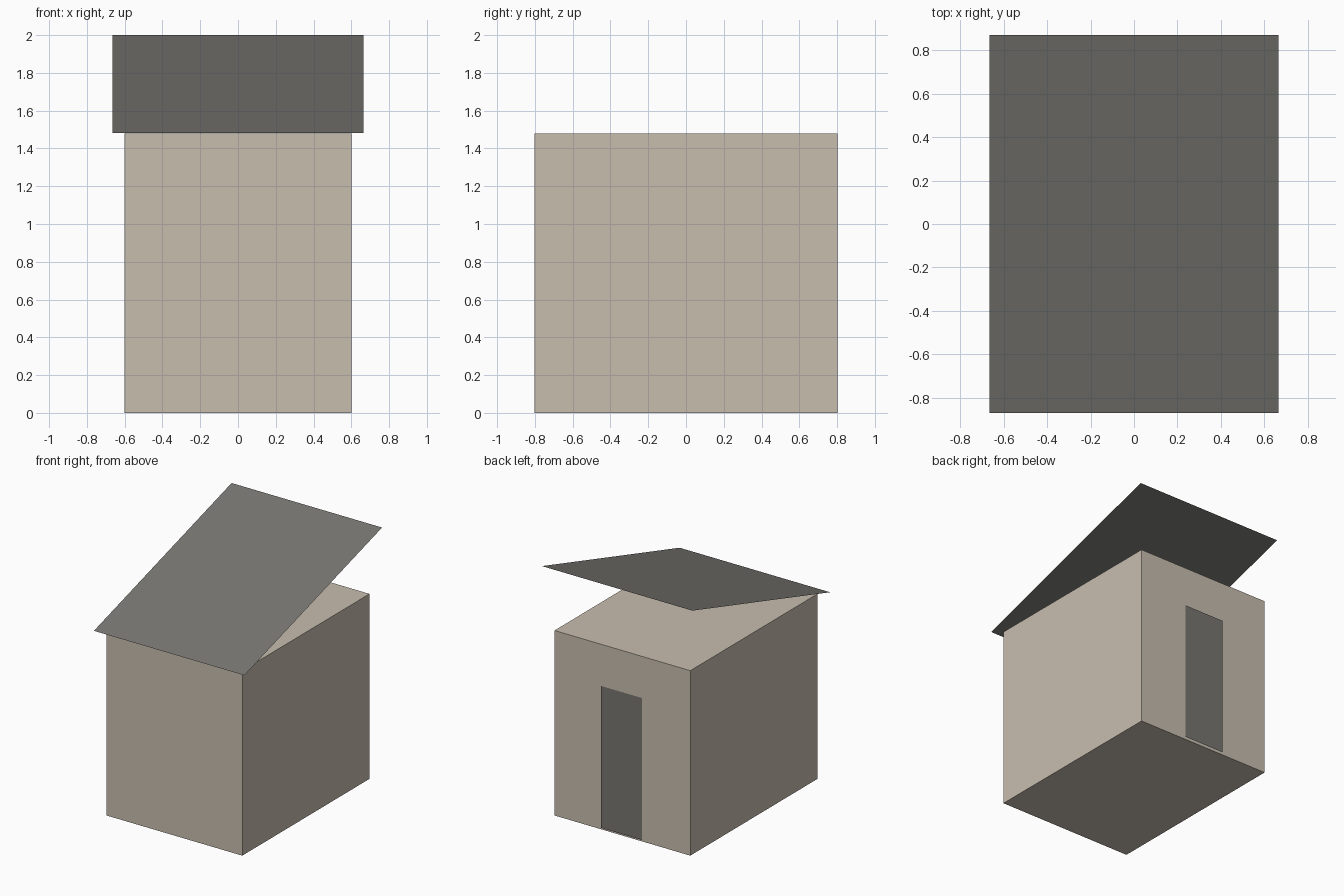
import bpy

cube = bpy.data.objects.get("Cube")
if cube:
    bpy.data.objects.remove(cube, do_unlink=True)


def make_material(name, rgb):
    mat = bpy.data.materials.new(name)
    mat.use_nodes = True
    color = (*rgb, 1.0)
    mat.diffuse_color = color
    bsdf = mat.node_tree.nodes["Principled BSDF"]
    bsdf.inputs["Base Color"].default_value = color
    bsdf.inputs["Roughness"].default_value = 0.9
    return mat


def make_sheet(name, corners, mat):
    """Single flat four-sided panel."""
    mesh = bpy.data.meshes.new(name)
    mesh.from_pydata(corners, [], [(0, 1, 2, 3)])
    mesh.materials.append(mat)
    obj = bpy.data.objects.new(name, mesh)
    bpy.context.collection.objects.link(obj)
    return obj


wall_mat = make_material("warm beige", (0.578, 0.515, 0.429))
dark_mat = make_material("dark grey", (0.188, 0.181, 0.165))

# Walls: closed box
wall_x, wall_y, wall_top = 0.6, 0.803, 1.478
bpy.ops.mesh.primitive_cube_add(size=1, location=(0, 0, wall_top / 2))
walls = bpy.context.object
walls.name = "walls"
walls.scale = (2 * wall_x, 2 * wall_y, wall_top)
bpy.ops.object.transform_apply(location=False, rotation=False, scale=True)
walls.data.materials.append(wall_mat)

# Roof: thin sheet rising from the front eave to the back
rx, ry, eave, ridge = 0.665, 0.869, 1.483, 2.0
make_sheet("sloped_roof", [(-rx, -ry, eave), (rx, -ry, eave),
                           (rx, ry, ridge), (-rx, ry, ridge)], dark_mat)

# Door: flat panel just off the back wall
dx, dy, low, high = 0.181, wall_y + 0.009, 0.016, 1.15
make_sheet("back_door", [(dx, dy, low), (-dx, dy, low),
                         (-dx, dy, high), (dx, dy, high)], dark_mat)
